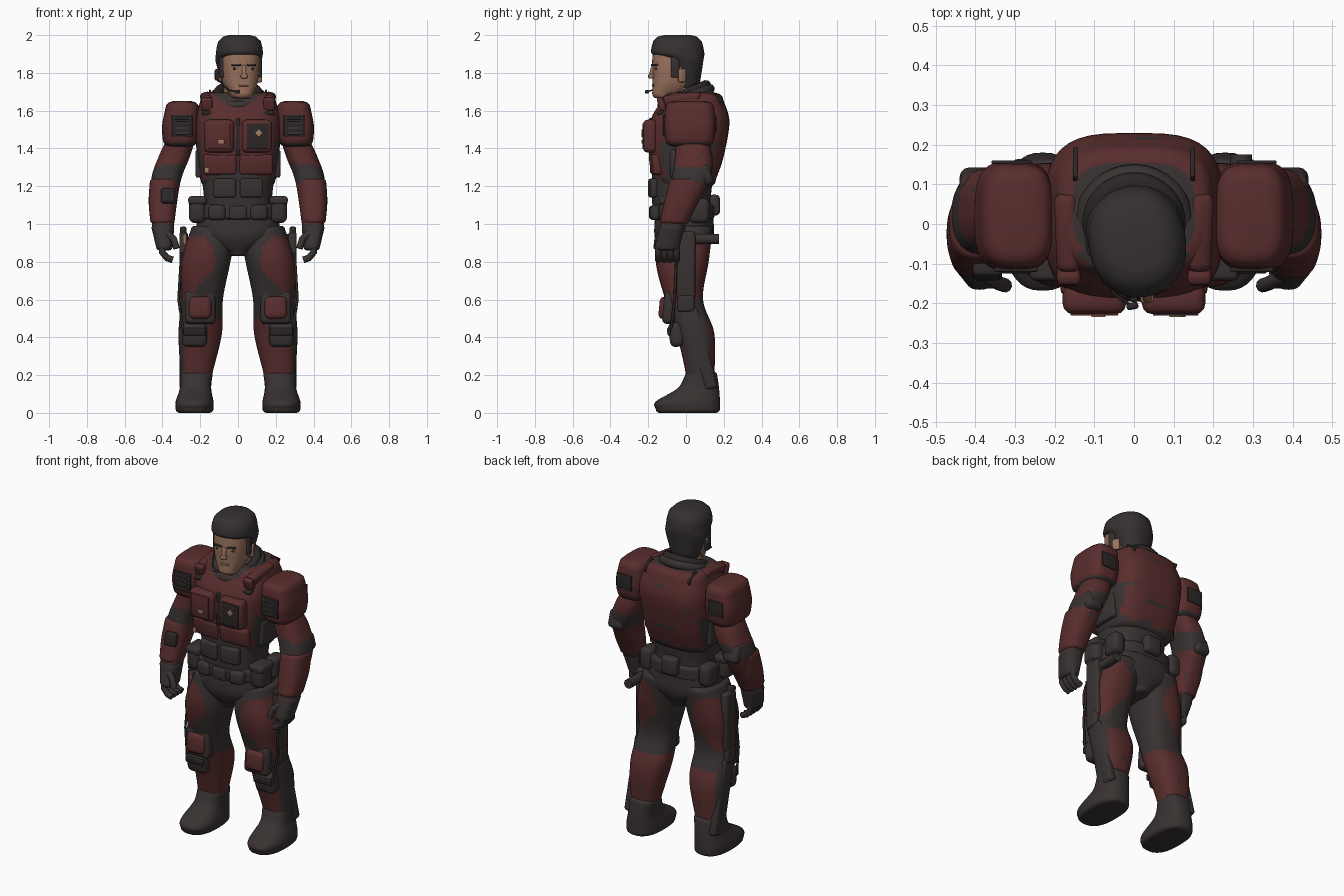
import bpy, bmesh, math, random
from mathutils import Euler, Vector

random.seed(4)
if "Cube" in bpy.data.objects:
    bpy.data.objects.remove(bpy.data.objects["Cube"])


def material(name, red, green, blue):
    mat = bpy.data.materials.new(name)
    mat.use_nodes = True
    mat.diffuse_color = (red, green, blue, 1)
    mat.node_tree.nodes["Principled BSDF"].inputs["Base Color"].default_value = mat.diffuse_color
    return mat


RED = material("worn_red", red=.1, green=.026, blue=.026)
DARK = material("charcoal", red=.04, green=.032, blue=.031)
BLACK = material("black_trim", red=.025, green=.02, blue=.02)
HAIR = material("hair", red=.036, green=.03, blue=.03)
SKIN = material("skin", red=.32, green=.17, blue=.11)
LIPS = material("lips", red=.22, green=.1, blue=.07)
TAN = material("tan_badge", red=.36, green=.2, blue=.12)
HEAD_TURN = math.radians(10)


def link(name, data, mats, mirror, yaw):
    for mat in mats:
        data.materials.append(mat)
    ob = bpy.data.objects.new(name, data)
    bpy.context.collection.objects.link(ob)
    ob.rotation_euler.z = yaw
    if mirror:
        ob.modifiers.new("Mirror", "MIRROR").use_mirror_merge = False


def finish(name, bm, mats, mirror, yaw):
    bmesh.ops.recalc_face_normals(bm, faces=bm.faces)
    mesh = bpy.data.meshes.new(name)
    bm.to_mesh(mesh)
    bm.free()
    mesh.shade_smooth()
    mesh.set_sharp_from_angle(angle=.8)
    link(name, mesh, mats, mirror, yaw)


def ring(z, wide, deep, x=0, y=0):
    return Vector((z, x, y, wide, deep))


def rounded_end(end, direction, radius):
    """Rings that close an end with a quarter-round edge."""
    for angle in (math.pi / 6, math.pi / 3, math.pi / 2):
        inset = radius * (1 - math.cos(angle))
        yield end + ring(direction * radius * math.sin(angle), -inset, -inset)


def loft(name, mats, rings, power=2.5, edge=.02, rule=None, mirror=False, yaw=0, seg=40, steps=7):
    """Skin a smooth spline through rising rings; a rule picks the colour of each face."""
    last = len(rings) - 1
    dense = list(rounded_end(rings[0], -1, edge))[::-1]
    for i in range(last):
        a, b, c, d = (rings[max(0, min(last, i + k))] for k in (-1, 0, 1, 2))
        for t in (s / steps for s in range(steps)):
            bend = a * 2 - b * 5 + c * 4 - d
            twist = (b - c) * 3 + d - a
            dense.append(b + ((c - a) * t + bend * t ** 2 + twist * t ** 3) / 2)
    dense += [rings[-1], *rounded_end(rings[-1], 1, edge)]
    bm = bmesh.new()
    loops = []
    for z, x, y, wide, deep in dense:
        loop = []
        for k in range(seg):
            c, s = math.cos(math.tau * k / seg), math.sin(math.tau * k / seg)
            across = wide * math.copysign(abs(c) ** (2 / power), c)
            along = deep * math.copysign(abs(s) ** (2 / power), s)
            loop.append(bm.verts.new((x + across, y + along, z)))
        loops.append(loop)
    for low, high in zip(loops, loops[1:]):
        for k in range(seg):
            bm.faces.new((low[k - 1], low[k], high[k], high[k - 1]))
    bm.faces.new(loops[0])
    bm.faces.new(loops[-1])
    if rule:
        for face in bm.faces:
            face.material_index = int(rule(*face.calc_center_median()) or random.random() < .012)
    finish(name, bm, mats, mirror, yaw)


def box(name, mat, at, size, tilt=0, lean=0, turn=0, mirror=False, yaw=0):
    """Block with rounded edges; tilt, lean and turn are about x, y and z."""
    bm = bmesh.new()
    bmesh.ops.create_cube(bm, size=1)
    bmesh.ops.scale(bm, vec=size, verts=bm.verts)
    bmesh.ops.bevel(bm, geom=bm.edges, offset=min(size) * .35, segments=3, profile=.5, affect="EDGES")
    bmesh.ops.rotate(bm, verts=bm.verts, matrix=Euler((tilt, lean, turn)).to_matrix())
    bmesh.ops.translate(bm, verts=bm.verts, vec=at)
    finish(name, bm, [mat], mirror, yaw)


def tube(name, mat, points, radius, cyclic=False, mirror=False, yaw=0):
    curve = bpy.data.curves.new(name, "CURVE")
    curve.dimensions = "3D"
    curve.bevel_depth, curve.bevel_resolution, curve.use_fill_caps = radius, 3, True
    spline = curve.splines.new("POLY")
    spline.points.add(len(points) - 1)
    for point, place in zip(spline.points, points):
        point.co = (*place, 1)
    spline.use_cyclic_u = cyclic
    spline.use_smooth = True
    link(name, curve, [mat], mirror, yaw)


# Colour rules: true gives the second material
def leg_is_dark(x, y, z):
    calf = .2 < z < .49 and x < .285
    thigh = .88 - x < z < .93 and x > z / 3 - .15 and abs(y) > .04
    return not (calf or (thigh and x > .12))


def chest_is_dark(x, y, z):
    armpit = abs(x) > .19 and z < 1.45
    neckline = math.hypot(x, y) < .15 and z > 1.6
    return armpit or neckline or z < 1.24 + .015 * math.sin(x * 40)


# Legs with boots
loft("leg", [RED, DARK], [
    ring(z=.1, x=.22, y=.07, wide=.07, deep=.07), ring(z=.2, x=.22, y=.075, wide=.083, deep=.075),
    ring(z=.42, x=.2, y=.05, wide=.115, deep=.1), ring(z=.6, x=.19, y=-.01, wide=.11, deep=.1),
    ring(z=.8, x=.17, y=-.02, wide=.13, deep=.14), ring(z=.97, x=.13, wide=.12, deep=.14),
], rule=leg_is_dark, mirror=True)
loft("boot", [DARK], [
    ring(z=.02, x=.23, y=.01, wide=.1, deep=.17), ring(z=.06, x=.23, y=.01, wide=.1, deep=.17),
    ring(z=.13, x=.225, y=.065, wide=.083, deep=.11), ring(z=.2, x=.22, y=.08, wide=.085, deep=.085),
], mirror=True)
box("knee_pad", RED, at=(.2, -.105, .555), size=(.12, .075, .12), tilt=-.1, mirror=True)
box("knee_pad_rim", DARK, at=(.2, -.085, .56), size=(.16, .07, .18), tilt=-.1, mirror=True)
box("shin_pouch", DARK, at=(.23, -.05, .415), size=(.13, .08, .13), tilt=.15, mirror=True)
box("shin_pouch_flap", BLACK, at=(.23, -.09, .43), size=(.12, .02, .04), tilt=.15, mirror=True)
box("leg_brace", DARK, at=(.285, .08, .34), size=(.05, .07, .44), tilt=.25, mirror=True)
box("knee_hinge", DARK, at=(.295, 0, .58), size=(.04, .09, .09), mirror=True)
box("thigh_holster", DARK, at=(.288, 0, .78), size=(.045, .1, .36), mirror=True)
box("holster_grip", BLACK, at=(.29, -.02, .93), size=(.035, .05, .11), tilt=.2, mirror=True)
box("holster_tag", TAN, at=(-.282, -.05, .92), size=(.014, .009, .06), tilt=.2)
tube("leg_cable", BLACK, [(.3, -.05, .85), (.315, -.06, .6), (.29, -.08, .44)], radius=.007, mirror=True)
tube("hip_rod", DARK, [(.27, .03, .92), (.27, .175, .92)], radius=.028)

# Pelvis, belt and abdomen
loft("pelvis", [DARK], [
    ring(z=.85, y=-.01, wide=.06, deep=.12), ring(z=.94, y=-.01, wide=.21, deep=.157),
    ring(z=1.08, y=-.01, wide=.21, deep=.15),
])
loft("abdomen", [DARK], [
    ring(z=1.05, y=-.02, wide=.195, deep=.15), ring(z=1.13, y=-.025, wide=.18, deep=.155),
    ring(z=1.3, y=-.015, wide=.2, deep=.165),
])
loft("belt", [DARK], [ring(z=z, y=-.015, wide=.215, deep=.165) for z in (1.04, 1.09)], edge=.015)
box("belt_buckle", DARK, at=(0, -.18, 1.06), size=(.09, .03, .07))
box("front_pouch", DARK, at=(.11, -.16, 1.06), size=(.09, .06, .08), turn=.15, mirror=True)
box("hip_pouch", DARK, at=(.215, -.08, 1.075), size=(.09, .12, .14), mirror=True)
box("hip_pouch_flap", DARK, at=(.215, -.08, 1.125), size=(.097, .127, .045), mirror=True)
box("side_pouch", DARK, at=(.2, .07, 1.07), size=(.08, .11, .13), mirror=True)
box("rear_pouch", DARK, at=(0, .15, 1.1), size=(.11, .06, .11))
box("abdomen_plate", DARK, at=(.07, -.175, 1.19), size=(.12, .04, .1), turn=.12, mirror=True)

# Chest and back shell
loft("chest_armour", [RED, DARK], [
    ring(z=1.24, wide=.2, deep=.16), ring(z=1.36, y=.005, wide=.217, deep=.195),
    ring(z=1.54, y=.02, wide=.226, deep=.21), ring(z=1.65, y=.035, wide=.2, deep=.165),
], power=3.3, edge=.045, rule=chest_is_dark)
box("chest_plate", RED, at=(.1, -.19, 1.465), size=(.16, .075, .175), mirror=True)
box("chest_screen", BLACK, at=(.105, -.227, 1.465), size=(.115, .009, .135))
box("chest_panel", RED, at=(-.1, -.227, 1.465), size=(.12, .009, .135))
box("screen_badge", TAN, at=(.11, -.232, 1.48), size=(.03, .006, .03), lean=math.pi / 4)
box("panel_badge", TAN, at=(-.09, -.232, 1.435), size=(.035, .006, .02))
box("lower_chest_plate", RED, at=(.095, -.16, 1.315), size=(.18, .05, .11), tilt=.12, turn=.1, mirror=True)
box("lower_chest_tag", TAN, at=(-.165, -.184, 1.285), size=(.025, .009, .03), turn=-.1)
box("chest_seam", BLACK, at=(0, -.187, 1.46), size=(.02, .02, .2))
box("shoulder_strap", RED, at=(.165, -.02, 1.655), size=(.06, .2, .07), tilt=.12, lean=.3, mirror=True)
box("strap_buckle", RED, at=(.165, -.13, 1.635), size=(.06, .035, .07), tilt=.3, mirror=True)
box("strap_slot", BLACK, at=(.16, -.135, 1.59), size=(.06, .04, .02), tilt=.3, mirror=True)
box("back_seam", BLACK, at=(.148, .15, 1.675), size=(.012, .09, .03), tilt=-.6, mirror=True)
box("side_strap", DARK, at=(.205, 0, 1.32), size=(.04, .17, .15), mirror=True)

# Arms: shoulder guards, upper arms, elbows and forearms
loft("shoulder_guard", [RED, DARK], [
    ring(z=1.45, x=.306, y=.02, wide=.093, deep=.13), ring(z=1.52, x=.303, y=.02, wide=.099, deep=.138),
    ring(z=1.61, x=.295, y=.02, wide=.09, deep=.13),
], power=3.3, edge=.04, rule=lambda x, y, z: z < 1.43, mirror=True)
box("guard_panel", BLACK, at=(.297, -.115, 1.52), size=(.11, .012, .115), mirror=True)
for step in range(4):
    box("panel_slat", DARK, at=(.297, -.12, 1.48 + step * .027), size=(.075, .009, .015), mirror=True)
box("guard_rear_panel", BLACK, at=(.31, .156, 1.53), size=(.1, .009, .09), mirror=True)
loft("arm", [RED, DARK], [
    ring(z=.98, x=.398, y=-.075, wide=.057, deep=.065), ring(z=1.22, x=.383, y=.02, wide=.078, deep=.1),
    ring(z=1.35, x=.34, y=.04, wide=.083, deep=.1), ring(z=1.45, x=.3, y=.03, wide=.075, deep=.085),
], rule=lambda x, y, z: z < 1 or 1.22 < z < 1.36 - x / 8, mirror=True)
loft("forearm_guard", [RED], [
    ring(z=1.02, x=.4, y=-.06, wide=.065, deep=.077), ring(z=1.12, x=.398, y=-.025, wide=.075, deep=.09),
    ring(z=1.22, x=.392, wide=.075, deep=.09),
], mirror=True)
box("elbow_pad", DARK, at=(.39, .1, 1.26), size=(.1, .07, .11), tilt=.3, mirror=True)
box("wrist_device", BLACK, at=(-.37, -.12, 1.15), size=(.075, .035, .08), tilt=-.2)

# Gloved hands with curled fingers
loft("palm", [DARK], [
    ring(z=.88, x=.39, y=-.1, wide=.044, deep=.066), ring(z=.98, x=.398, y=-.075, wide=.06, deep=.066),
], mirror=True)
for step in range(4):
    y = -.05 - step * .032
    tube("finger", DARK, [(.4, y, .89), (.4, y, .85), (.375, y, .82), (.345, y, .81)], radius=.018, mirror=True)
tube("thumb", DARK, [(.375, -.13, .95), (.34, -.15, .92), (.325, -.155, .87)], radius=.018, mirror=True)

# Collar and neck
angles = [math.tau * k / 32 for k in range(32)]
for name, mat, radius, height in (("outer_collar", DARK, .125, 1.67), ("inner_collar", BLACK, .105, 1.69)):
    tube(name, mat, [(radius * math.cos(a), radius * math.sin(a), height + .045 * math.sin(a)) for a in angles],
         radius=.027, cyclic=True)
loft("neck", [SKIN], [ring(z=1.6, wide=.085, deep=.085), ring(z=1.78, y=-.02, wide=.07, deep=.08)])

# Head, hair and face
loft("head", [SKIN], [
    ring(z=1.69, y=-.1, wide=.062, deep=.08), ring(z=1.75, y=-.065, wide=.09, deep=.113),
    ring(z=1.84, y=-.05, wide=.102, deep=.13), ring(z=1.92, y=-.05, wide=.1, deep=.125),
], edge=.025, yaw=HEAD_TURN)
loft("hair", [HAIR], [
    ring(z=1.76, wide=.09, deep=.075), ring(z=1.86, y=-.01, wide=.12, deep=.1),
    ring(z=1.9, y=-.042, wide=.123, deep=.138), ring(z=1.935, y=-.046, wide=.12, deep=.137),
], power=2.2, edge=.065, yaw=HEAD_TURN)
face = dict(mirror=True, yaw=HEAD_TURN)
box("sideburn", HAIR, at=(.1, -.075, 1.83), size=(.024, .045, .11), **face)
box("ear", SKIN, at=(.106, -.04, 1.785), size=(.022, .04, .07), turn=.3, **face)
box("brow", HAIR, at=(.04, -.173, 1.842), size=(.05, .016, .011), turn=.22, **face)
box("eye", BLACK, at=(.04, -.17, 1.822), size=(.032, .009, .012), turn=.22, **face)
box("nose_bridge", SKIN, at=(0, -.178, 1.81), size=(.022, .03, .06), tilt=-.3, yaw=HEAD_TURN)
box("nose_tip", SKIN, at=(0, -.186, 1.782), size=(.034, .032, .024), yaw=HEAD_TURN)
box("mouth", LIPS, at=(0, -.174, 1.735), size=(.052, .012, .014), yaw=HEAD_TURN)
box("chin", SKIN, at=(0, -.157, 1.69), size=(.055, .04, .04), yaw=HEAD_TURN)

# Headset with a microphone boom
box("earpiece", BLACK, at=(-.116, -.035, 1.79), size=(.025, .05, .06), yaw=HEAD_TURN)
tube("mic_boom", BLACK, [(-.118, -.05, 1.765), (-.08, -.165, 1.71), (-.045, -.2, 1.7)], radius=.004, yaw=HEAD_TURN)
box("microphone", BLACK, at=(-.04, -.203, 1.7), size=(.03, .018, .018), yaw=HEAD_TURN)
